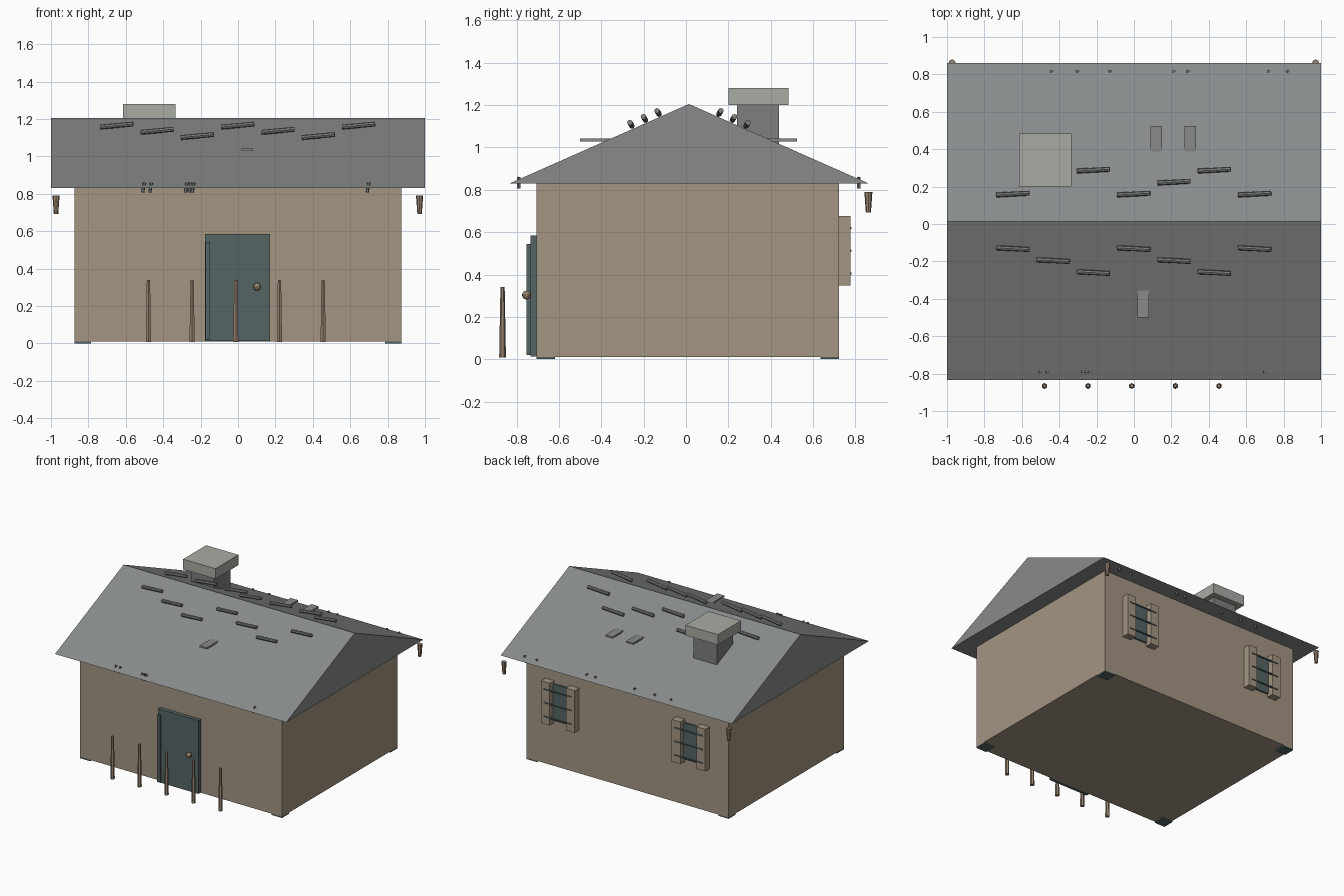
import bpy
import bmesh
from mathutils import Vector

if "Cube" in bpy.data.objects:
    bpy.data.objects.remove(bpy.data.objects["Cube"])


def material(name, hex_colour):
    lin = []
    for i in (0, 2, 4):
        c = int(hex_colour[i:i + 2], 16) / 255
        lin.append(c / 12.92 if c <= 0.04045 else ((c + 0.055) / 1.055) ** 2.4)
    m = bpy.data.materials.new(name)
    m.diffuse_color = (*lin, 1)
    m.use_nodes = True
    m.node_tree.nodes["Principled BSDF"].inputs["Base Color"].default_value = m.diffuse_color
    return m


TAN = material("tan_plaster", "A39582")
ROOF = material("roof_grey", "888B8B")
STONE = material("stone_grey", "7D807F")
CAP = material("pale_stone", "A9ABA3")
SLATE = material("slate_blue", "566464")
WOOD = material("brown_wood", "97836F")


def finish(name, bm, mat):
    bmesh.ops.recalc_face_normals(bm, faces=bm.faces)
    me = bpy.data.meshes.new(name)
    bm.to_mesh(me)
    bm.free()
    me.materials.append(mat)
    ob = bpy.data.objects.new(name, me)
    bpy.context.collection.objects.link(ob)
    return ob


def box(name, x, y, z, mat):
    """Box from (min, max) ranges on each axis."""
    bm = bmesh.new()
    bmesh.ops.create_cube(bm, size=1)
    for v in bm.verts:
        v.co = Vector([(r[0] + r[1]) / 2 + c * (r[1] - r[0])
                       for r, c in zip((x, y, z), v.co)])
    return finish(name, bm, mat)


def rod(name, a, b, r1, r2, mat, sides=8):
    """Tapered cylinder from point a to point b."""
    a, b = Vector(a), Vector(b)
    d = b - a
    bm = bmesh.new()
    bmesh.ops.create_cone(bm, cap_ends=True, segments=sides,
                          radius1=r1, radius2=r2, depth=d.length)
    rot = d.to_track_quat('Z', 'Y')
    for v in bm.verts:
        v.co = rot @ v.co + (a + b) / 2
    return finish(name, bm, mat)


# House body and corner pads
box("walls", (-0.875, 0.875), (-0.705, 0.722), (0.01, 0.83), TAN)
for x in (-0.875, 0.785):
    for y in (-0.705, 0.635):
        box("corner_pad", (x, x + 0.09), (y, y + 0.087), (0, 0.012), SLATE)

# Gable roof as a solid prism
RIDGE_Y = 0.014
bm = bmesh.new()
ends = [[bm.verts.new((x, y, z)) for y, z in
         ((-0.833, 0.83), (0.862, 0.83), (RIDGE_Y, 1.205))] for x in (-1, 1)]
for e in ends:
    bm.faces.new(e)
for i in range(3):
    j = (i + 1) % 3
    bm.faces.new((ends[0][i], ends[0][j], ends[1][j], ends[1][i]))
finish("roof", bm, ROOF)

# Chimney
box("chimney_stack", (-0.575, -0.375), (0.24, 0.44), (1.0, 1.21), STONE)
box("chimney_cap", (-0.615, -0.335), (0.2, 0.485), (1.2, 1.28), CAP)

# Loose rods on both slopes, stepping down in threes
for side in (-1, 1):
    for i in range(7):
        x = -0.648 + 0.2155 * i
        y = RIDGE_Y + side * (0.146 + 0.064 * (i % 3))
        z = 1.165 - 0.028 * (i % 3)
        rod("roof_rod", (x - 0.088, y - side * 0.005, z - 0.008),
            (x + 0.088, y + side * 0.005, z + 0.008), 0.013, 0.013, STONE)

# Flat slabs sticking out of the roof
for x, y in ((0.05, (-0.5, -0.35)), (0.12, (0.38, 0.525)), (0.30, (0.38, 0.525))):
    box("roof_slab", (x - 0.031, x + 0.031), y, (1.028, 1.041), ROOF)

# Pegs through the eaves
for y, xs in ((-0.79, (-0.505, -0.467, -0.277, -0.257, -0.24, 0.695)),
              (0.815, (-0.445, -0.305, -0.13, 0.21, 0.285, 0.715, 0.82))):
    for x in xs:
        rod("eave_peg", (x - 0.005, y, 0.807), (x + 0.005, y, 0.86),
            0.009, 0.009, STONE, 6)

# Hanging stubs at the back corners
for x in (-0.973, 0.971):
    rod("hanging_stub", (x, 0.861, 0.693), (x, 0.861, 0.79), 0.012, 0.019, WOOD)

# Door with hinge strip and knob
box("door", (-0.176, 0.172), (-0.735, -0.70), (0.012, 0.585), SLATE)
box("door_strip", (-0.174, -0.15), (-0.752, -0.733), (0.02, 0.543), SLATE)
bm = bmesh.new()
bmesh.ops.create_uvsphere(bm, u_segments=10, v_segments=7, radius=0.021)
bmesh.ops.translate(bm, verts=bm.verts, vec=(0.102, -0.753, 0.303))
finish("door_knob", bm, WOOD)

# Stakes in front of the house
for i in range(5):
    x = -0.479 + 0.2335 * i
    rod("stake", (x, -0.866, 0.008), (x, -0.866, 0.34), 0.016, 0.01, WOOD, 6)

# Back windows: pane, two side posts, three bars
for cx in (-0.565, 0.565):
    box("window_pane", (cx - 0.08, cx + 0.08), (0.715, 0.735), (0.37, 0.655), SLATE)
    for s in (-1, 1):
        box("window_post", sorted((cx + s * 0.07, cx + s * 0.145)),
            (0.715, 0.777), (0.347, 0.677), TAN)
    for z in (0.405, 0.512, 0.618):
        rod("window_bar", (cx - 0.12, 0.775, z), (cx + 0.12, 0.775, z),
            0.007, 0.007, SLATE, 6)
